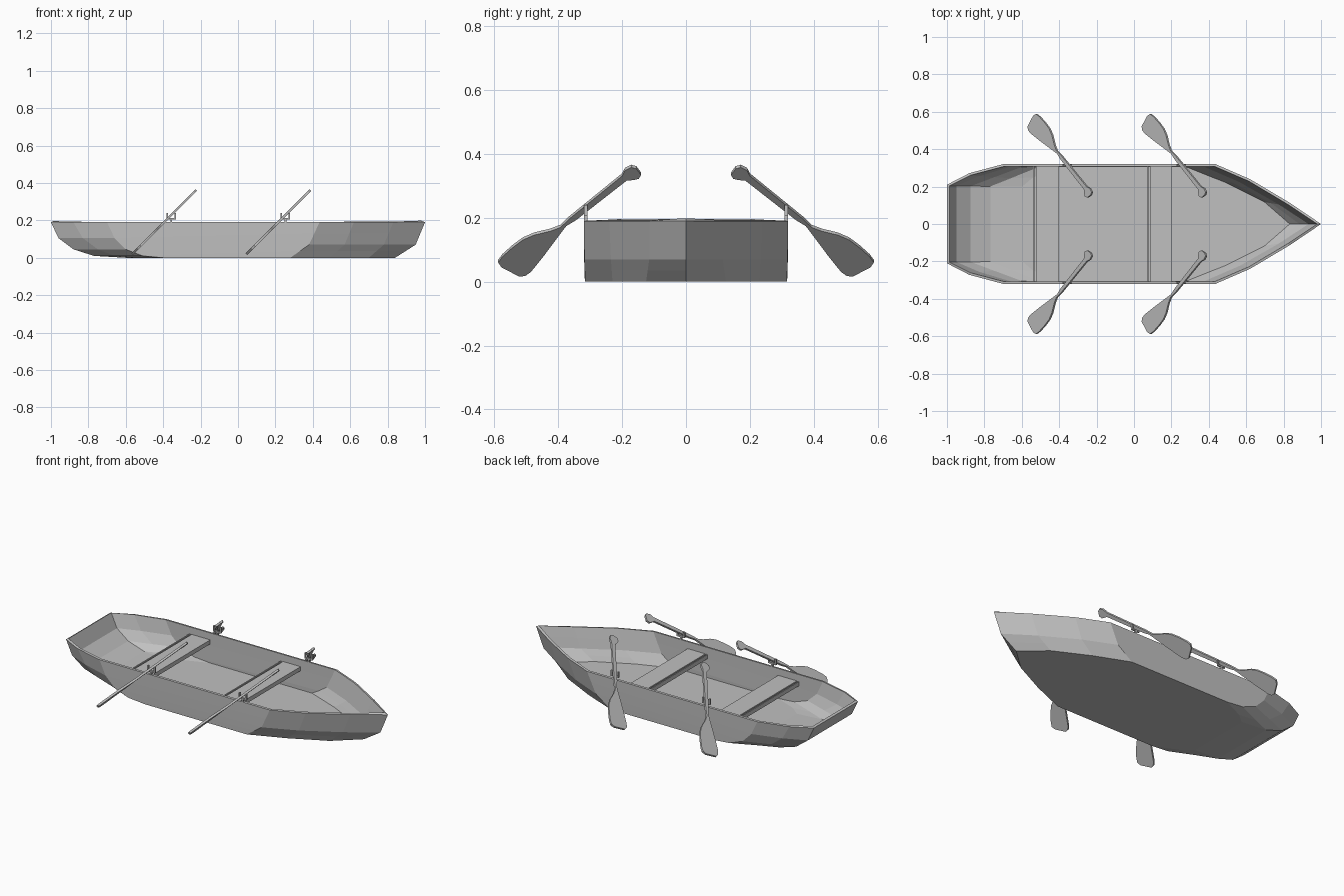
import bpy, bmesh, math
from mathutils import Vector

if "Cube" in bpy.data.objects:
    bpy.data.objects.remove(bpy.data.objects["Cube"])

grey = bpy.data.materials.new("plain grey")
grey.diffuse_color = (0.53, 0.53, 0.53, 1)
grey.use_nodes = True
grey.node_tree.nodes["Principled BSDF"].inputs["Base Color"].default_value = grey.diffuse_color


def add_object(name, bm):
    bmesh.ops.recalc_face_normals(bm, faces=bm.faces)
    me = bpy.data.meshes.new(name)
    bm.to_mesh(me)
    bm.free()
    me.materials.append(grey)
    ob = bpy.data.objects.new(name, me)
    bpy.context.collection.objects.link(ob)
    return ob


def box(bm, x0, x1, y0, y1, z0, z1):
    geo = bmesh.ops.create_cube(bm, size=1)
    for v in geo["verts"]:
        v.co = Vector(((x0 + x1) / 2 + v.co.x * (x1 - x0),
                       (y0 + y1) / 2 + v.co.y * (y1 - y0),
                       (z0 + z1) / 2 + v.co.z * (z1 - z0)))


# hull: stacked half outlines (x, y) from stern to bow, top to bottom
stern = [(0.19, [(-1.0, .21), (-.88, .272), (-.70, .32)]),
         (0.105, [(-.96, .21), (-.83, .268), (-.66, .32)]),
         (0.045, [(-.88, .208), (-.75, .26), (-.60, .318)]),
         (0.01, [(-.77, .205), (-.66, .25), (-.51, .317)]),
         (0.0, [(-.60, .20), (-.54, .25), (-.40, .316)])]
bow_top = [(.436, .32), (.62, .24), (.83, .115), (1.0, 0)]
bow_mid = [(.38, .318), (.57, .235), (.78, .115), (.95, 0)]
bow_low = [(.28, .316), (.49, .23), (.70, .125), (.84, 0)]


def blend(a, b, t):
    return [(p[0] + (q[0] - p[0]) * t, p[1] + (q[1] - p[1]) * t) for p, q in zip(a, b)]


bow = [(0.19, bow_top), (0.13, blend(bow_top, bow_mid, .5)), (0.07, bow_mid),
       (0.035, blend(bow_mid, bow_low, .5)), (0.0, bow_low)]

bm = bmesh.new()
rings = []
for (zs, s), (zb, b) in zip(stern, bow):
    half = [(x, y, zs) for x, y in s] + [(x, y, zb) for x, y in b]
    full = half + [(x, -y, z) for x, y, z in reversed(half[:-1])]
    rings.append([bm.verts.new(p) for p in full])
n = len(rings[0])
for upper, lower in zip(rings, rings[1:]):
    for i in range(n):
        j = (i + 1) % n
        bm.faces.new((upper[i], upper[j], lower[j], lower[i]))
bm.faces.new(rings[-1])
hull = add_object("hull", bm)
# make sure the shell faces outward before thickening inward
if hull.data.polygons[-1].normal.z > 0:
    hull.data.flip_normals()
shell = hull.modifiers.new("shell", "SOLIDIFY")
shell.thickness = 0.013
shell.offset = -1
shell.use_even_offset = True

# seats: main plank with a narrow slat along the stern edge
for name, x0, x1 in (("rear_seat", -.54, -.40), ("front_seat", .07, .203)):
    bm = bmesh.new()
    box(bm, x0, x0 + .007, -.311, .311, .125, .15)
    box(bm, x0 + .016, x1, -.311, .311, .125, .15)
    add_object(name, bm)

# oar outline (y, z): grip, shaft and blade
oar = [(.20, .335), (.191, .352), (.171, .362), (.155, .357), (.141, .338),
       (.148, .326), (.165, .322), (.185, .321), (.345, .196), (.375, .178),
       (.409, .133), (.444, .086), (.485, .035), (.503, .022), (.522, .020),
       (.578, .049), (.588, .064), (.575, .082), (.544, .110), (.51, .135),
       (.475, .150), (.425, .162), (.393, .174), (.365, .201)]
normal = Vector((1, 0, -1)).normalized()


def make_oar(name, dx, side):
    bm = bmesh.new()
    front, back = [], []
    for y, z in oar:
        p = Vector((z + dx, y * side, z))
        front.append(bm.verts.new(p + normal * .006))
        back.append(bm.verts.new(p - normal * .006))
    bm.faces.new(front)
    bm.faces.new(back[::-1])
    for i in range(len(oar)):
        j = (i + 1) % len(oar)
        bm.faces.new((front[i], back[i], back[j], front[j]))
    add_object(name, bm)


def make_rowlock(name, x, side):
    bm = bmesh.new()
    y0, y1 = sorted((side * .309, side * .319))
    box(bm, x - .005, x + .005, y0, y1, .17, .212)
    box(bm, x - .022, x + .022, y0, y1, .205, .213)
    for s in (-1, 1):
        box(bm, x + s * .022 - .004, x + s * .022 + .004, y0, y1, .205, .24)
    add_object(name, bm)


# four oars with their rowlocks
for place, dx in (("rear", -.585), ("front", .025)):
    for hand, side in (("left", 1), ("right", -1)):
        make_oar(f"{place}_{hand}_oar", dx, side)
        make_rowlock(f"{place}_{hand}_rowlock", dx + .228, side)
